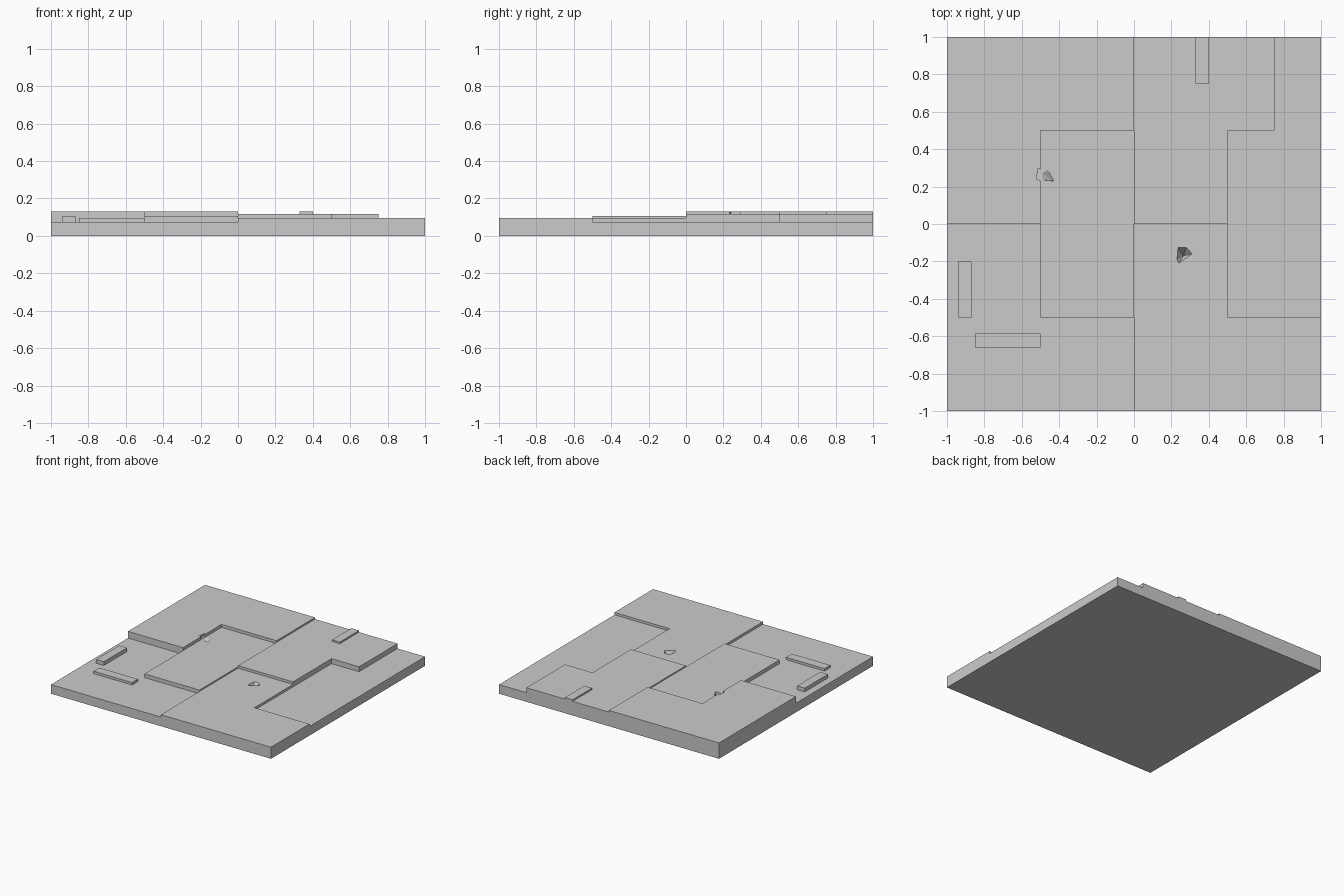
import bpy
import bmesh
from mathutils import Vector

if "Cube" in bpy.data.objects:
    bpy.data.objects.remove(bpy.data.objects["Cube"], do_unlink=True)

stone = bpy.data.materials.new("light_grey_stone")
stone.use_nodes = True
stone.diffuse_color = (0.6, 0.6, 0.6, 1)
stone.node_tree.nodes["Principled BSDF"].inputs["Base Color"].default_value = stone.diffuse_color


def make_object(name, bm):
    bmesh.ops.recalc_face_normals(bm, faces=bm.faces)
    mesh = bpy.data.meshes.new(name)
    bm.to_mesh(mesh)
    bm.free()
    mesh.materials.append(stone)
    obj = bpy.data.objects.new(name, mesh)
    bpy.context.collection.objects.link(obj)
    return obj


def prism(name, outline, top, bottom=0.0):
    """Extrude a flat outline from bottom to top."""
    bm = bmesh.new()
    base = bm.faces.new([bm.verts.new((x, y, bottom)) for x, y in outline])
    side = bmesh.ops.extrude_face_region(bm, geom=[base], use_keep_orig=True)["geom"]
    verts = [v for v in side if isinstance(v, bmesh.types.BMVert)]
    bmesh.ops.translate(bm, verts=verts, vec=(0, 0, top - bottom))
    return make_object(name, bm)


def box(name, x0, x1, y0, y1, top, bottom):
    return prism(name, [(x0, y0), (x1, y0), (x1, y1), (x0, y1)], top, bottom)


def carve(target, cutter):
    """Cut a dent into a slab and drop the cutter."""
    cutter.hide_render = True
    mod = target.modifiers.new("dent", "BOOLEAN")
    mod.operation = "DIFFERENCE"
    mod.solver = "EXACT"
    mod.object = cutter
    bpy.context.view_layer.objects.active = target
    bpy.ops.object.modifier_apply(modifier=mod.name)
    bpy.data.objects.remove(cutter, do_unlink=True)


def pit(target, rim, apex, top):
    """Carve a faceted chip that narrows to one point."""
    bm = bmesh.new()
    lift = 0.002
    tip = Vector(apex)
    ring = []
    for x, y in rim:
        edge = Vector((x, y, top))
        ring.append(bm.verts.new(edge + (edge - tip) * lift / (top - tip.z)))
    bm.faces.new(ring)
    point = bm.verts.new(tip)
    for a, b in zip(ring, ring[1:] + ring[:1]):
        bm.faces.new((a, b, point))
    carve(target, make_object("pit_cutter", bm))


# Interlocking floor slabs, each at its own height
back_right_slab = prism("back_right_slab",
    [(-1, 0), (-.5, 0), (-.5, .5), (0, .5), (0, 1), (-1, 1)], 0.13)
middle_slab = box("middle_slab", -.5, 0, -.5, .5, 0.106, 0)
prism("front_right_slab",
    [(-1, -1), (0, -1), (0, -.5), (-.5, -.5), (-.5, 0), (-1, 0)], 0.075)
prism("back_left_slab",
    [(0, 0), (.5, 0), (.5, .5), (.75, .5), (.75, 1), (0, 1)], 0.116)
front_left_slab = prism("front_left_slab",
    [(0, -1), (1, -1), (1, -.5), (.5, -.5), (.5, 0), (0, 0)], 0.095)
prism("left_edge_slab",
    [(.5, -.5), (1, -.5), (1, 1), (.75, 1), (.75, .5), (.5, .5)], 0.075)

# Raised strips lying on the slabs
box("side_strip", -.94, -.87, -.5, -.2, 0.106, 0.07)
box("front_strip", -.85, -.5, -.66, -.585, 0.095, 0.07)
box("back_strip", .33, .4, .75, 1, 0.13, 0.11)

# Chipped dents in the surface
pit(front_left_slab, [(.235, -.125), (.28, -.125), (.31, -.16), (.24, -.21), (.23, -.19)],
    (.265, -.17, .04), 0.095)
pit(middle_slab, [(-.49, .27), (-.46, .29), (-.43, .23), (-.49, .235)],
    (-.432, .232, .075), 0.106)
carve(back_right_slab, prism("notch_cutter",
    [(-.52, .24), (-.49, .23), (-.49, .29), (-.515, .295)], 0.14, 0.108))
